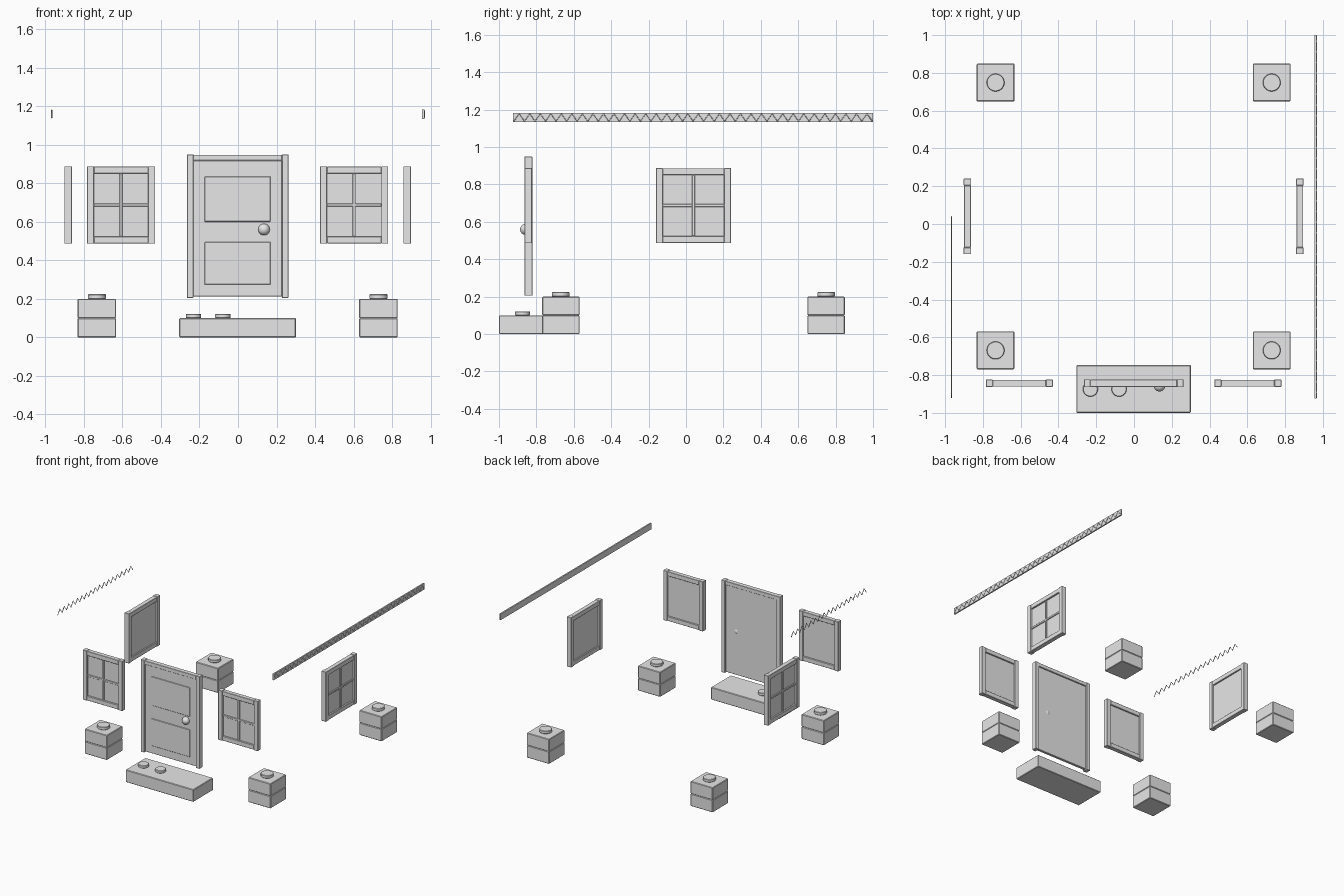
import bpy
from math import pi
from mathutils import Matrix, Vector

old = bpy.data.objects.get("Cube")
if old:
    bpy.data.objects.remove(old, do_unlink=True)

grey = bpy.data.materials.new("plain_grey")
grey.use_nodes = True
grey.diffuse_color = (0.8, 0.8, 0.8, 1)
grey.node_tree.nodes["Principled BSDF"].inputs["Base Color"].default_value = (0.8, 0.8, 0.8, 1)

MID_Y = 0.04     # centre of the building plan
MID_X = -0.002


def finish(name, bevel=0.0):
    """Name, colour and softly bevel the active object."""
    ob = bpy.context.object
    ob.name = name
    ob.data.materials.append(grey)
    if bevel:
        mod = ob.modifiers.new("edge", "BEVEL")
        mod.width = bevel
        mod.segments = 1
        mod.limit_method = "ANGLE"
    return ob


def box(name, x, y, z, frame=Matrix(), bevel=0.002):
    """Box from (min, max) pairs, placed in a local frame."""
    bpy.ops.mesh.primitive_cube_add(size=1)
    ob = finish(name, bevel)
    size = Vector([b - a for a, b in (x, y, z)])
    mid = Vector([(a + b) / 2 for a, b in (x, y, z)])
    ob.data.transform(Matrix.Translation(mid) @ Matrix.Diagonal(size).to_4x4())
    ob.matrix_world = frame
    return ob


def stud(name, x, y, z, radius, height):
    bpy.ops.mesh.primitive_cylinder_add(vertices=32, radius=radius, depth=height,
                                        location=(x, y, z + height / 2))
    finish(name, 0.003)
    bpy.ops.object.shade_smooth_by_angle()


def window(name, x, y, turn, half):
    """Four-pane window; its outside is local -y."""
    f = Matrix.Translation((x, y, 0)) @ Matrix.Rotation(turn, 4, "Z")
    low, high, jamb, rail = 0.486, 0.888, 0.036, 0.038
    inner = half - jamb
    for side, s in (("left", 1), ("right", -1)):
        box(f"{name}_{side}_jamb", sorted((s * inner, s * half)), (-0.02, 0.02), (low, high), f)
    box(name + "_bottom_rail", (-inner, inner), (-0.018, 0.018), (low + 0.002, low + rail), f)
    box(name + "_top_rail", (-inner, inner), (-0.018, 0.018), (high - rail, high - 0.002), f)
    box(name + "_pane", (-inner, inner), (-0.005, 0.007), (low + rail, high - rail), f, 0)
    mid = (low + high) / 2
    box(name + "_upright_bar", (-0.008, 0.008), (-0.014, -0.004), (low + rail, high - rail), f)
    box(name + "_cross_bar", (-inner, inner), (-0.013, -0.004), (mid - 0.008, mid + 0.008), f)


def zigzag(name, x, start, end, periods, low, high):
    """Thin zigzag wire running along y."""
    curve = bpy.data.curves.new(name, "CURVE")
    curve.dimensions = "3D"
    curve.bevel_depth = 0.003
    curve.bevel_resolution = 0
    line = curve.splines.new("POLY")
    count = 2 * periods
    line.points.add(count)
    for i, p in enumerate(line.points):
        p.co = (x, start + (end - start) * i / count, high if i % 2 else low, 1)
    ob = bpy.data.objects.new(name, curve)
    bpy.context.collection.objects.link(ob)
    bpy.ops.object.select_all(action="DESELECT")
    ob.select_set(True)
    bpy.context.view_layer.objects.active = ob
    bpy.ops.object.convert(target="MESH")
    finish(name)


# Corner blocks: two courses and a stud
for end, sy in (("front", -1), ("back", 1)):
    for side, sx in (("left", 1), ("right", -1)):
        cx, cy = MID_X + sx * 0.731, MID_Y + sy * 0.709
        for course, z in (("lower", 0), ("upper", 0.1)):
            box(f"{end}_{side}_{course}_block", (cx - 0.1, cx + 0.1), (cy - 0.1, cy + 0.1),
                (z, z + 0.1), bevel=0.004)
        stud(f"{end}_{side}_stud", cx, cy, 0.2, 0.047, 0.024)

# Door step with two studs
box("door_step", (-0.305, 0.301), (-1, -0.747), (0, 0.1), bevel=0.004)
for i, x in enumerate((-0.231, -0.079)):
    stud(f"step_stud_{i + 1}", x, -0.874, 0.1, 0.04, 0.022)

# Door
door = Matrix.Translation((MID_X, -0.843, 0))
for side, s in (("left", 1), ("right", -1)):
    box(f"door_{side}_jamb", sorted((s * 0.23, s * 0.263)), (-0.021, 0.021), (0.205, 0.95), door)
box("door_header", (-0.23, 0.23), (-0.019, 0.019), (0.918, 0.948), door)
box("door_slab", (-0.23, 0.23), (-0.011, 0.011), (0.212, 0.918), door)
for part, z in (("upper", (0.6, 0.835)), ("lower", (0.274, 0.495))):
    box(f"door_{part}_panel", (-0.172, 0.172), (-0.015, -0.009), z, door, 0.003)
bpy.ops.mesh.primitive_uv_sphere_add(segments=24, ring_count=16, radius=0.03,
                                     location=(0.135, -0.857, 0.56))
finish("door_knob")
bpy.ops.object.shade_smooth()

# Windows
window("front_left_window", MID_X + 0.605, -0.843, 0, 0.177)
window("front_right_window", MID_X - 0.605, -0.843, 0, 0.177)
window("left_window", MID_X + 0.88, MID_Y, pi / 2, 0.2)
window("right_window", MID_X - 0.88, MID_Y, -pi / 2, 0.2)

# Roof edge trims
box("left_trim_board", (0.956, 0.967), (-0.924, 1.0), (1.133, 1.183), bevel=0)
zigzag("left_trim_wire", 0.967, -0.92, 0.996, 34, 1.138, 1.178)
zigzag("right_trim_wire", -0.967, -0.92, 0.04, 17, 1.14, 1.18)
